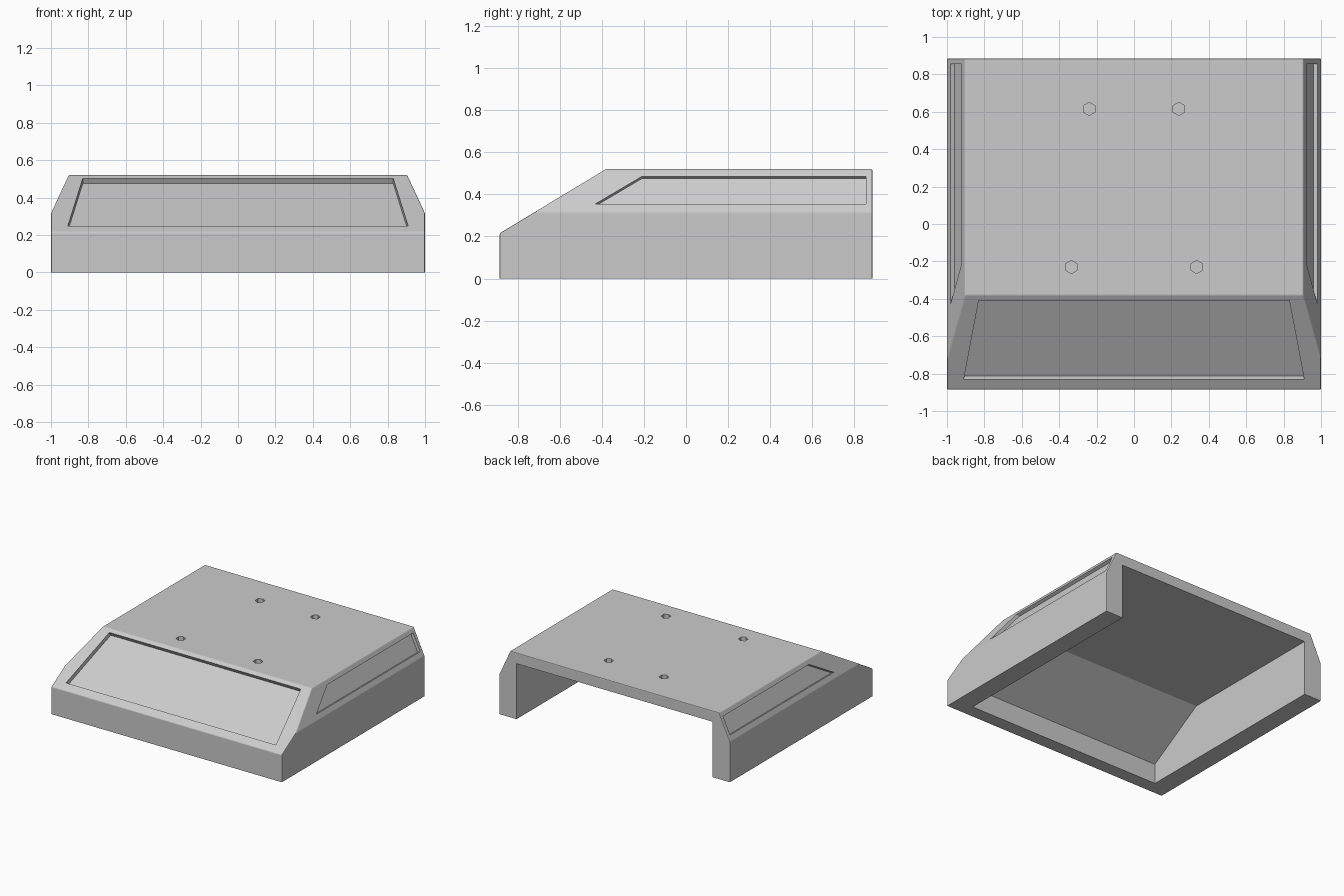
import bpy, bmesh, math
from mathutils import Vector

if "Cube" in bpy.data.objects:
    bpy.data.objects.remove(bpy.data.objects["Cube"], do_unlink=True)

# One plain grey for the whole housing
grey = bpy.data.materials.new("light_grey_plastic")
grey.use_nodes = True
colour = (0.6, 0.6, 0.6, 1)
grey.diffuse_color = colour
grey.node_tree.nodes["Principled BSDF"].inputs["Base Color"].default_value = colour

FRONT, BACK = -0.885, 0.885
LIP, TOP, BEND = 0.215, 0.52, -0.38      # front lip height, roof height, roof start
SHOULDER, ROOF_X = 0.315, 0.905          # where the sides start to lean, roof half width
slope = Vector((0, BEND - FRONT, TOP - LIP)).normalized()
front_normal = Vector((0, -slope.z, slope.y))
lean = Vector((ROOF_X - 1, 0, TOP - SHOULDER)).normalized()


def prism_mesh(points, sweep):
    """Extrude a flat outline along a vector into a closed solid."""
    bm = bmesh.new()
    base = bm.faces.new([bm.verts.new(p) for p in points])
    out = bmesh.ops.extrude_face_region(bm, geom=[base], use_keep_orig=True)
    moved = [g for g in out["geom"] if isinstance(g, bmesh.types.BMVert)]
    bmesh.ops.translate(bm, verts=moved, vec=sweep)
    bmesh.ops.recalc_face_normals(bm, faces=bm.faces)
    return bm


def finish(name, bm):
    mesh = bpy.data.meshes.new(name)
    bm.to_mesh(mesh)
    bm.free()
    mesh.materials.append(grey)
    obj = bpy.data.objects.new(name, mesh)
    bpy.context.collection.objects.link(obj)
    return obj


def recess(name, outline, normal, depth, proud=0.03):
    """Cut a pocket square to a surface, starting just outside it."""
    points = [Vector(p) + normal * proud for p in outline]
    cut(name, prism_mesh(points, -normal * (depth + proud)))


def cut(name, bm):
    cutter = finish(name, bm)
    cutter.hide_render = True
    mod = housing.modifiers.new(name, "BOOLEAN")
    mod.operation, mod.solver, mod.object = "DIFFERENCE", "EXACT", cutter
    bpy.ops.object.modifier_apply(modifier=mod.name)
    bpy.data.objects.remove(cutter, do_unlink=True)


# Outer body: side profile swept across, then both upper sides trimmed
profile = [(FRONT, 0), (BACK, 0), (BACK, TOP), (BEND, TOP), (FRONT, LIP)]
body = prism_mesh([(-1, y, z) for y, z in profile], Vector((2, 0, 0)))
for side in (-1, 1):
    bmesh.ops.bisect_plane(body, geom=body.verts[:] + body.edges[:] + body.faces[:],
                           plane_co=(side, 0, SHOULDER),
                           plane_no=(side * lean.z, 0, -lean.x), clear_outer=True)
    bmesh.ops.holes_fill(body, edges=[e for e in body.edges if e.is_boundary])
bmesh.ops.recalc_face_normals(body, faces=body.faces)

# Fine softening of the edges above the base
upper = [e for e in body.edges if max(v.co.z for v in e.verts) > 0.01
         and e.calc_face_angle(0) > 0.1]
bmesh.ops.bevel(body, geom=upper, offset=0.006, segments=2, profile=0.5,
                affect="EDGES", clamp_overlap=True)
housing = finish("housing_shell", body)
bpy.context.view_layer.objects.active = housing
housing.select_set(True)

# Hollow inside, open at the bottom and the back
inside = [(-0.78, -0.1), (1, -0.1), (1, 0.435), (-0.32, 0.435), (-0.78, 0.157)]
cut("inner_hollow", prism_mesh([(-0.85, y, z) for y, z in inside], Vector((1.7, 0, 0))))

# Shallow panel recess on the sloping front


def on_front(x, z):
    return (x, FRONT + (z - LIP) * slope.y / slope.z, z)


recess("front_panel_recess",
       [on_front(-0.91, 0.248), on_front(0.91, 0.248),
        on_front(0.83, 0.503), on_front(-0.83, 0.503)], front_normal, 0.033)

# Matching recess on each leaning side
side_outline = [(-0.43, 0.355), (0.855, 0.355), (0.855, 0.485), (-0.21, 0.485)]
for side, label in ((1, "left"), (-1, "right")):
    outline = [(side * (1 + (z - SHOULDER) * lean.x / lean.z), y, z)
               for y, z in side_outline]
    recess(label + "_panel_recess", outline,
           Vector((side * lean.z, 0, -lean.x)), 0.025)

# Four blind hexagonal sockets in the roof
for x, y in ((0.24, 0.615), (0.335, -0.23)):
    for side in (-1, 1):
        ring = [(side * x + 0.035 * math.sin(i * math.pi / 3),
                 y + 0.035 * math.cos(i * math.pi / 3), TOP) for i in range(6)]
        recess("roof_socket", ring, Vector((0, 0, 1)), 0.045)
